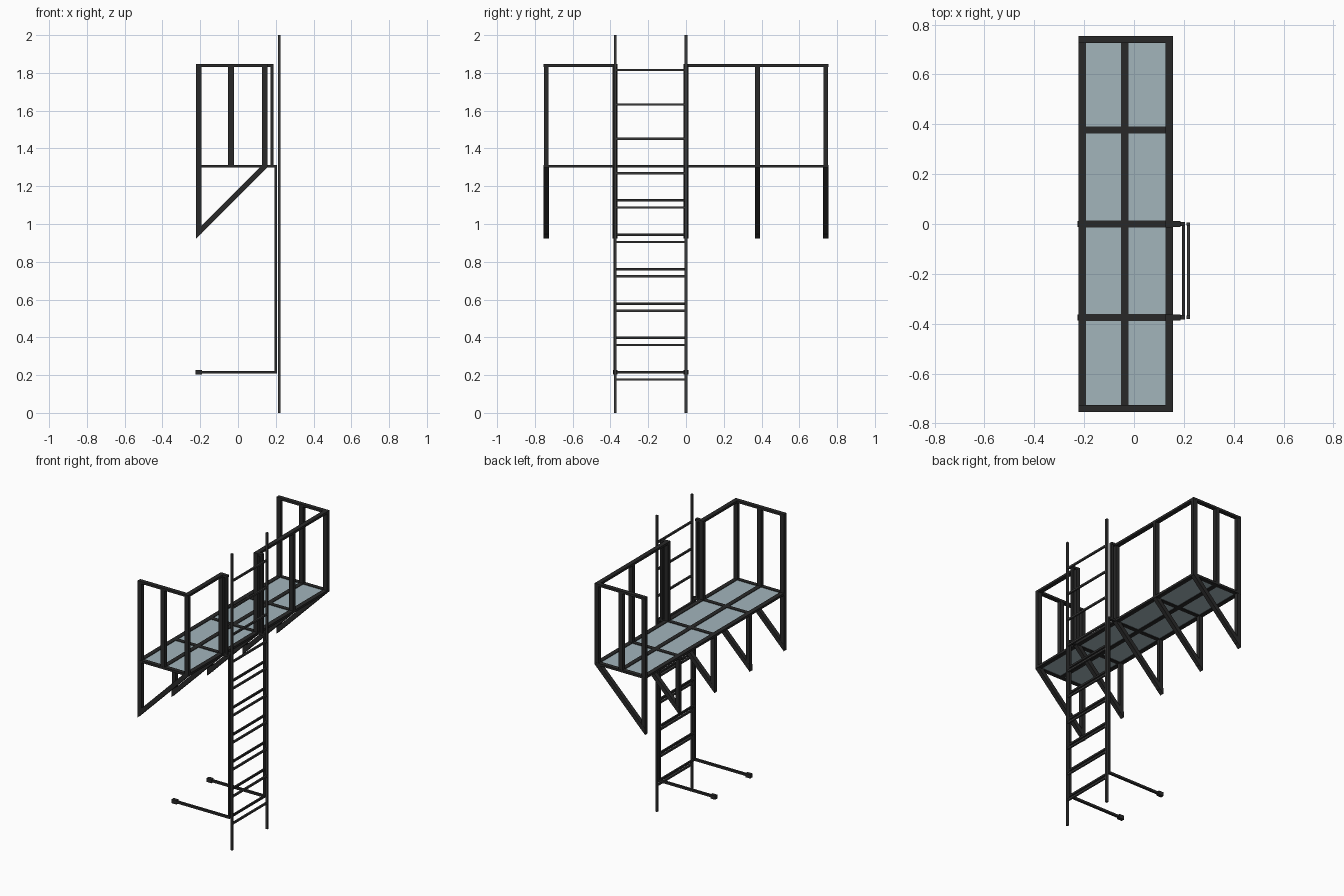
import bpy, bmesh
from mathutils import Matrix, Vector

if "Cube" in bpy.data.objects:
    bpy.data.objects.remove(bpy.data.objects["Cube"])


def material(name, rgb):
    m = bpy.data.materials.new(name)
    m.diffuse_color = (*rgb, 1)
    m.use_nodes = True
    m.node_tree.nodes["Principled BSDF"].inputs["Base Color"].default_value = m.diffuse_color
    return m


steel = material("dark_steel", (0.022, 0.022, 0.022))
rail_steel = material("ladder_steel", (0.04, 0.04, 0.04))
glass = material("blue_grey_panel", (0.36, 0.46, 0.50))


def finish(name, bm, mat):
    mesh = bpy.data.meshes.new(name)
    bmesh.ops.recalc_face_normals(bm, faces=bm.faces)
    bm.to_mesh(mesh)
    bm.free()
    mesh.materials.append(mat)
    ob = bpy.data.objects.new(name, mesh)
    bpy.context.collection.objects.link(ob)
    return ob


def boxes(name, mat, items):
    """Each item is (x0, x1, y0, y1, z0, z1)."""
    bm = bmesh.new()
    for x0, x1, y0, y1, z0, z1 in items:
        mid = Vector((x0 + x1, y0 + y1, z0 + z1)) / 2
        size = Matrix.Diagonal((x1 - x0, y1 - y0, z1 - z0, 1))
        bmesh.ops.create_cube(bm, size=1, matrix=Matrix.Translation(mid) @ size)
    return finish(name, bm, mat)


def bar(c, half):
    return c - half, c + half


H = 0.014                              # half width of frame bars
XL, XM, XR = -0.208, -0.037, 0.141     # wall side, middle, ladder side
YS = (-0.74, -0.376, 0.0, 0.378, 0.74)
LADDER = (-0.375, 0.0)                 # ladder stile positions
DECK = (1.298, 1.313)
TOP = (1.831, 1.846)

# deck frame
boxes("deck_long_beams", steel,
      [(*bar(x, H + .001), -0.754, 0.754, *DECK) for x in (XL, XM, XR)])
boxes("deck_cross_beams", steel,
      [(XL - H, XR + H, *bar(y, H), *DECK) for y in YS])

# deck panels between the beams
boxes("deck_panels", glass,
      [(a + H, b - H, YS[i] + H, YS[i + 1] - H, 1.302, 1.309)
       for a, b in ((XL, XM), (XM, XR)) for i in range(4)])

# triangular wall brackets
boxes("bracket_uprights", steel,
      [(*bar(XL, H), *bar(y, H - .001), 0.948, DECK[0]) for y in YS])
bm = bmesh.new()
for y in YS:
    outline = [(-0.222, 0.922), (0.155, 1.299), (0.114, 1.299), (-0.222, 0.963)]
    face = bm.faces.new([bm.verts.new((x, y - H, z)) for x, z in outline])
    ext = bmesh.ops.extrude_face_region(bm, geom=[face], use_keep_orig=True)
    bmesh.ops.translate(bm, vec=(0, 2 * H, 0),
                        verts=[v for v in ext["geom"] if isinstance(v, bmesh.types.BMVert)])
finish("bracket_diagonals", bm, steel)

# guard rail posts: three at each end, the others on the ladder side
posts = [(x, y) for x in (XL, XM, XR) for y in (YS[0], YS[4])]
posts += [(XR, y) for y in YS[1:4]]
boxes("guard_posts", steel,
      [(*bar(x, H + .001), *bar(y, H - .001), DECK[1], TOP[0]) for x, y in posts])

# top rails, open at the ladder
boxes("top_rails", steel,
      [(XL - H, XR + H, *bar(y, H), *TOP) for y in (YS[0], YS[4])] +
      [(*bar(XR, H + .001), -0.754, -0.376 + H, *TOP),
       (*bar(XR, H + .001), -H, 0.754, *TOP)])

# entry handles beside the opening
handles = []
for y in LADDER:
    handles += [(XR, 0.187, *bar(y, 0.012), *TOP),
                (0.172, 0.187, *bar(y, 0.009), DECK[1], TOP[0])]
boxes("entry_handles", steel, handles)

# fixed lower ladder, tied to the deck
fixed = [(*bar(0.199, 0.0065), *bar(y, 0.0075), 0.208, DECK[1]) for y in LADDER]
fixed += [(XR, 0.204, *bar(y, 0.009), *DECK) for y in LADDER]
boxes("fixed_ladder_stiles", steel, fixed)
boxes("fixed_ladder_rungs", steel,
      [(*bar(0.199, 0.006), *LADDER, *bar(0.215 + 0.182 * i, 0.0065)) for i in range(6)])

# sliding ladder
boxes("sliding_ladder_stiles", rail_steel,
      [(*bar(0.218, 0.0065), *bar(y, 0.007), 0, 2) for y in LADDER])
boxes("sliding_ladder_rungs", rail_steel,
      [(*bar(0.218, 0.006), *LADDER, *bar(0.177 + 0.182 * i, 0.006)) for i in range(10)])

# lower wall stays with end blocks
boxes("wall_stays", steel,
      [(-0.2, 0.2, *bar(y, 0.0075), *bar(0.215, 0.0075)) for y in LADDER])
boxes("wall_stay_ends", steel,
      [(-0.226, -0.19, *bar(y, 0.012), *bar(0.215, 0.013)) for y in LADDER])
